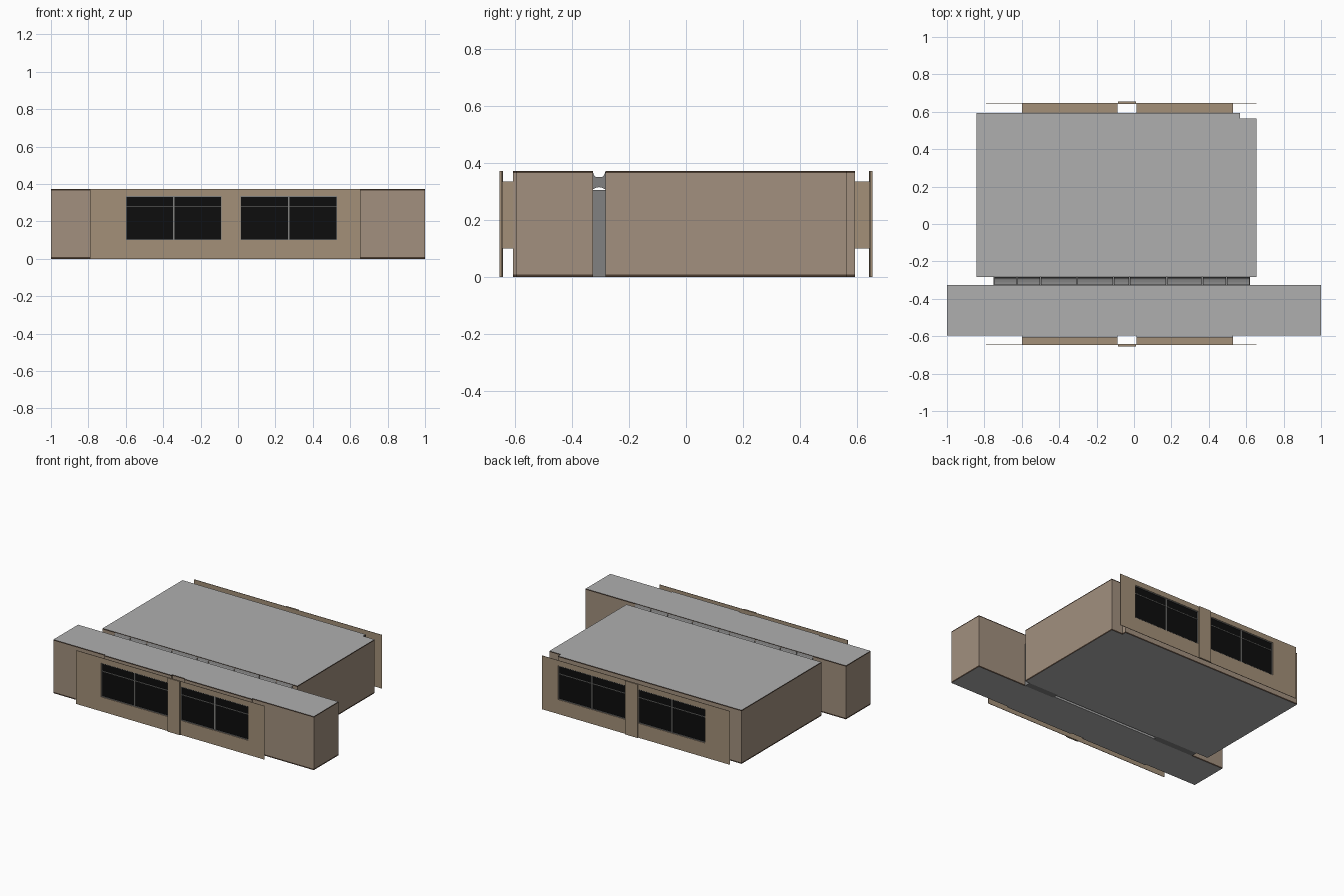
import bpy, bmesh

cube = bpy.data.objects.get("Cube")
if cube:
    bpy.data.objects.remove(cube, do_unlink=True)


def material(name, r, g, b):
    m = bpy.data.materials.new(name)
    m.use_nodes = True
    m.diffuse_color = (r, g, b, 1)
    m.node_tree.nodes["Principled BSDF"].inputs["Base Color"].default_value = (r, g, b, 1)
    return m


WALL = material("wall_tan", 0.36, 0.28, 0.21)
FACADE = material("facade_tan", 0.37, 0.28, 0.19)
ROOF = material("roof_grey", 0.43, 0.43, 0.43)
TRIM = material("trim_brown", 0.07, 0.045, 0.03)
GLASS = material("glass_black", 0.004, 0.004, 0.004)
FRAME = material("frame_grey", 0.22, 0.22, 0.21)
JOINT = material("joint_grey", 0.22, 0.22, 0.22)

HEIGHT = 0.372
SPLIT_FRONT, SPLIT_BACK = -0.327, -0.283
WINDOWS = {"right": (-0.6, -0.087), "left": (0.013, 0.53)}
SILL, HEAD = 0.1, 0.335
PANEL_Y = 0.645


def finish(bm, name, mats):
    bmesh.ops.recalc_face_normals(bm, faces=bm.faces)
    mesh = bpy.data.meshes.new(name)
    bm.to_mesh(mesh)
    bm.free()
    for m in mats:
        mesh.materials.append(m)
    ob = bpy.data.objects.new(name, mesh)
    bpy.context.collection.objects.link(ob)
    return ob


def box(name, xs, ys, zs, mat):
    bm = bmesh.new()
    bmesh.ops.create_cube(bm, size=1)
    for v in bm.verts:
        v.co = [(a + b) / 2 + c * abs(b - a) for c, (a, b) in zip(v.co, (xs, ys, zs))]
    return finish(bm, name, [mat])


def block(name, outline):
    """Upright block with dark bands at its foot and eaves and a grey roof and base."""
    bm = bmesh.new()
    rings = [[bm.verts.new((x, y, z)) for x, y in outline]
             for z in (0, 0.009, HEIGHT - 0.007, HEIGHT)]
    for level in range(3):
        low, high = rings[level], rings[level + 1]
        for i in range(len(outline)):
            j = (i + 1) % len(outline)
            f = bm.faces.new((low[i], low[j], high[j], high[i]))
            f.material_index = 0 if level == 1 else 1
    for ring in (rings[0], rings[-1]):
        bm.faces.new(ring).material_index = 2
    return finish(bm, name, [WALL, TRIM, ROOF])


# Main blocks: long front one with shallow bays, deep back one with a cut corner
front_outline = [(-1, SPLIT_FRONT), (-1, -0.597)]
for x0, x1 in WINDOWS.values():
    front_outline += [(x0, -0.597), (x0, -0.606), (x1, -0.606), (x1, -0.597)]
front_outline += [(1, -0.597), (1, SPLIT_FRONT)]
block("front_block", front_outline)
block("back_block", [(-0.842, SPLIT_BACK), (0.655, SPLIT_BACK), (0.655, 0.563),
                     (0.567, 0.563), (0.567, 0.593), (-0.842, 0.593)])


def facade(side, s):
    """Free-standing panel joined to the block by its two window boxes."""
    y = s * PANEL_Y
    edges = sorted([-0.79, 0.655] + [x for w in WINDOWS.values() for x in w])
    levels = [0, SILL, HEAD, HEIGHT]
    bm = bmesh.new()
    grid = [[bm.verts.new((x, y, z)) for z in levels] for x in edges]
    for i in range(len(edges) - 1):
        for j in range(3):
            if not (j == 1 and i in (1, 3)):
                bm.faces.new((grid[i][j], grid[i + 1][j], grid[i + 1][j + 1], grid[i][j + 1]))
    panel = finish(bm, side + "_facade", [FACADE])
    solid = panel.modifiers.new("thickness", "SOLIDIFY")
    solid.thickness, solid.offset = 0.003, 0

    box(side + "_pilaster", (-0.085, 0.01), (s * 0.642, s * 0.654), (0, HEIGHT), FACADE)

    for label, (x0, x1) in WINDOWS.items():
        name = f"{side}_{label}_window"
        # Reveals
        bm = bmesh.new()
        corners = [(x0, SILL), (x1, SILL), (x1, HEAD), (x0, HEAD)]
        near, far = ([bm.verts.new((x, d, z)) for x, z in corners] for d in (y, s * 0.593))
        for i in range(4):
            j = (i + 1) % 4
            bm.faces.new((near[i], near[j], far[j], far[i]))
        finish(bm, name + "_reveal", [FACADE])
        # Glass and glazing bars
        box(name + "_glass", (x0, x1), (s * 0.635, s * 0.638), (SILL, HEAD), GLASS)
        depth, t, mid = (s * 0.636, s * 0.643), 0.004, (x0 + x1) / 2
        for part, a in (("jamb_a", x0), ("mullion", mid - t), ("jamb_b", x1 - t)):
            width = 2 * t if part == "mullion" else t
            box(f"{name}_{part}", (a, a + width), depth, (SILL, HEAD), FRAME)
        for part, a in (("sill", SILL), ("transom", 0.276), ("head", HEAD - t)):
            box(f"{name}_{part}", (x0, x1), depth, (a, a + t), FRAME)


facade("front", -1)
facade("back", 1)

# Link between the blocks, with a long slot in its floor
SPLIT = (SPLIT_FRONT, SPLIT_BACK)
SLOT = (-0.43, 0.39)
box("link_right_end", (-0.75, SLOT[0]), SPLIT, (0, 0.305), JOINT)
box("link_left_end", (SLOT[1], 0.62), SPLIT, (0, 0.305), JOINT)
box("link_core", SLOT, SPLIT, (0.05, 0.305), JOINT)
box("link_floor_front", SLOT, (SPLIT_FRONT, -0.314), (0, 0.05), ROOF)
box("link_floor_back", SLOT, (-0.296, SPLIT_BACK), (0, 0.05), ROOF)

# Sagging cover pieces over the link
stations = [-0.75, -0.625, -0.5, -0.305, -0.11, -0.025, 0.175, 0.365, 0.495, 0.62]
centre, half = sum(SPLIT) / 2, (SPLIT_BACK - SPLIT_FRONT) / 2
steps = [i / 4 - 1 for i in range(9)]
profile = [(centre + half * t, 0.35 + 0.018 * t ** 4) for t in steps]
profile += [(centre + half * t, 0.315 - 0.008 * t * t) for t in reversed(steps)]
for n, (a, b) in enumerate(zip(stations, stations[1:])):
    bm = bmesh.new()
    ends = [[bm.verts.new((x, py, pz)) for py, pz in profile] for x in (a + 0.003, b - 0.003)]
    for i in range(len(profile)):
        j = (i + 1) % len(profile)
        bm.faces.new((ends[0][i], ends[0][j], ends[1][j], ends[1][i]))
    for end in ends:
        bm.faces.new(end)
    finish(bm, f"link_cover_{n + 1}", [JOINT])
